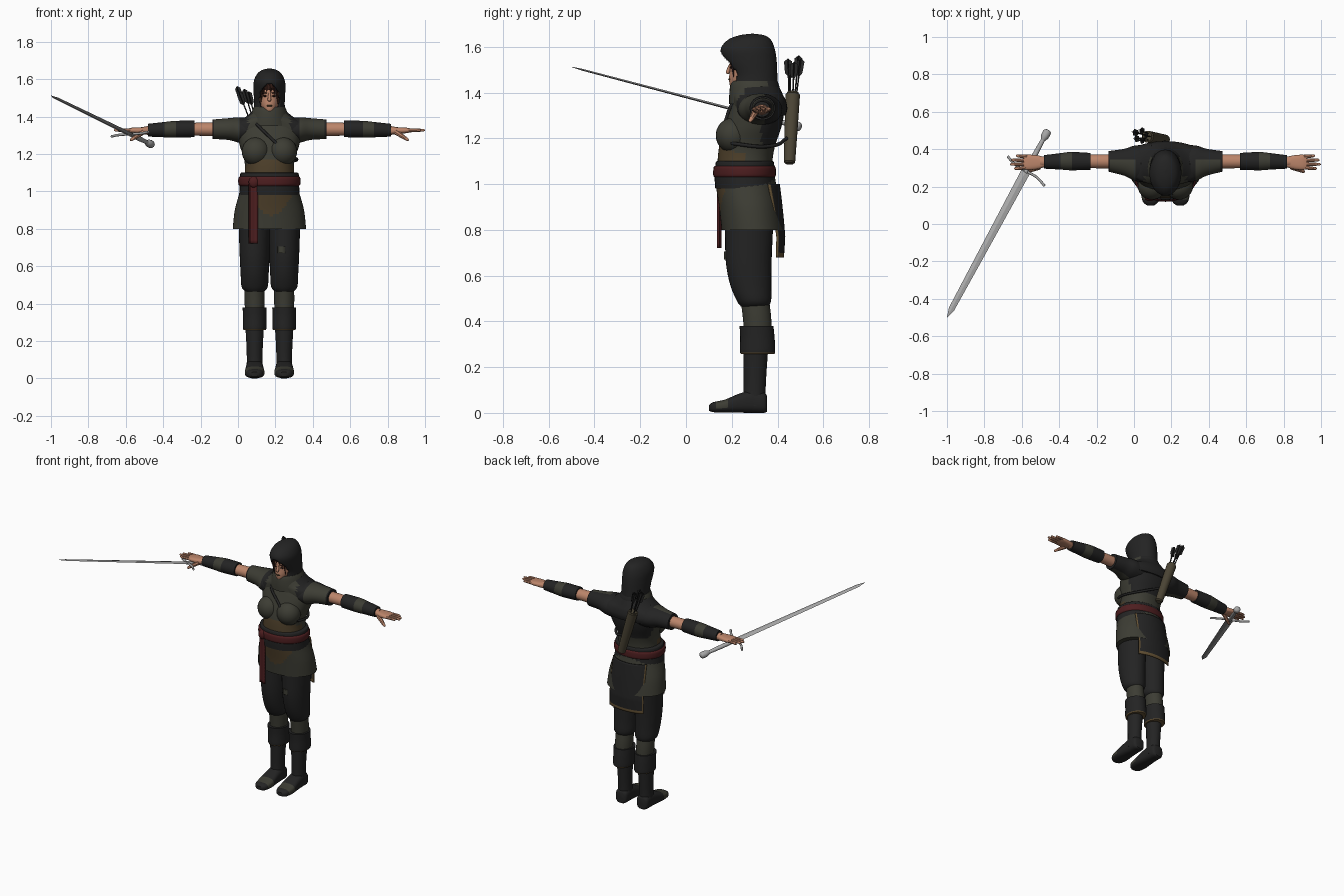
import bpy, bmesh, math
from mathutils import Vector, Matrix

if "Cube" in bpy.data.objects:
    bpy.data.objects.remove(bpy.data.objects["Cube"])

C = 0.168  # body centre line


def material(name, *rgb):
    m = bpy.data.materials.new(name)
    m.use_nodes = True
    m.diffuse_color = (*rgb, 1)
    bsdf = m.node_tree.nodes["Principled BSDF"]
    bsdf.inputs["Base Color"].default_value = (*rgb, 1)
    bsdf.inputs["Roughness"].default_value = 0.8
    return m


DARK = material("dark_cloth", .017, .017, .017)
OLIVE = material("olive_cloth", .046, .046, .034)
BROWN = material("brown_leather", .075, .05, .023)
RED = material("red_sash", .075, .013, .014)
SKIN = material("skin", .5, .235, .145)
HAIR = material("dark_hair", .035, .012, .008)
STEEL = material("steel", .38, .38, .38)
DRAB = material("quiver_leather", .07, .058, .035)
TAN = material("tan_trim", .13, .085, .035)


def finish(ob, angle=.7):
    bpy.ops.object.select_all(action='DESELECT')
    ob.select_set(True)
    bpy.context.view_layer.objects.active = ob
    bpy.ops.object.shade_smooth_by_angle(angle=angle)
    return ob


def build(name, bm, mats, rule=None, angle=.7):
    bmesh.ops.recalc_face_normals(bm, faces=bm.faces[:])
    for f in bm.faces:
        f.material_index = int(rule(f.calc_center_median())) if rule else 0
    me = bpy.data.meshes.new(name)
    bm.to_mesh(me)
    bm.free()
    for m in mats:
        me.materials.append(m)
    ob = bpy.data.objects.new(name, me)
    bpy.context.collection.objects.link(ob)
    return finish(ob, angle)


def smooth_rows(rows, k):
    """Catmull-Rom interpolation between cross-sections."""
    out = []
    for i in range(len(rows) - 1):
        quad = [rows[max(0, i - 1)], rows[i], rows[i + 1], rows[min(len(rows) - 1, i + 2)]]
        for j in range(k):
            t = j / k
            out.append([b + t / 2 * (c - a + t * (2*a - 5*b + 4*c - d + t * (3*(b - c) + d - a)))
                        for a, b, c, d in zip(*quad)])
    return out + [list(rows[-1])]


def loft(name, rows, mats, rule=None, axis='z', n=32, k=4, power=2, angle=.7, hole=None):
    """Rows are (position on axis, centre a, centre b, radius a, radius b)."""
    order = {'x': (0, 1, 2), 'y': (1, 0, 2), 'z': (1, 2, 0)}[axis]
    bm = bmesh.new()
    rings = []
    for t, a, b, ra, rb in smooth_rows(rows, k):
        ring = []
        for i in range(n):
            c, s = (math.copysign(abs(f(math.tau * i / n)) ** (2 / power), f(math.tau * i / n))
                    for f in (math.cos, math.sin))
            v = (t, a + max(ra, .001) * c, b + max(rb, .001) * s)
            ring.append(bm.verts.new([v[o] for o in order]))
        rings.append(ring)
    for p, q in zip(rings, rings[1:]):
        for i in range(n):
            bm.faces.new((p[i], p[(i + 1) % n], q[(i + 1) % n], q[i]))
    bm.faces.new(rings[-1])
    if hole:
        gone = [f for f in bm.faces if hole(f.calc_center_median())]
        bmesh.ops.delete(bm, geom=gone, context='FACES')
    else:
        bm.faces.new(rings[0])
    return build(name, bm, mats, rule, angle)


def rod(name, p, q, profile, mat, n=12, k=1, angle=.7):
    """Rod from p to q; profile rows are (fraction, radius, radius)."""
    p, d = Vector(p), Vector(q) - Vector(p)
    ob = loft(name, [(f * d.length, 0, 0, a, b) for f, a, b in profile], [mat], n=n, k=k, angle=angle)
    ob.matrix_world = Matrix.Translation(p) @ d.to_track_quat('Z', 'Y').to_matrix().to_4x4()
    return ob


def ball(name, loc, size, mat):
    bpy.ops.mesh.primitive_uv_sphere_add(segments=24, ring_count=16, radius=1, location=loc)
    ob = bpy.context.object
    ob.name, ob.scale = name, size
    ob.data.materials.append(mat)
    return finish(ob)


def sheet(name, point, mats, rule=None, n=16, thick=.008):
    bm = bmesh.new()
    g = [[bm.verts.new(point(i / n, j / n)) for j in range(n + 1)] for i in range(n + 1)]
    for i in range(n):
        for j in range(n):
            bm.faces.new((g[i][j], g[i+1][j], g[i+1][j+1], g[i][j+1]))
    ob = build(name, bm, mats, rule)
    mod = ob.modifiers.new("thickness", 'SOLIDIFY')
    mod.thickness, mod.offset = thick, 0
    return ob


def tube(name, pts, r, mat):
    cu = bpy.data.curves.new(name, 'CURVE')
    cu.dimensions, cu.bevel_depth, cu.bevel_resolution, cu.use_fill_caps = '3D', r, 2, True
    sp = cu.splines.new('BEZIER')
    sp.bezier_points.add(len(pts) - 1)
    for b, p in zip(sp.bezier_points, pts):
        b.co, b.handle_left_type, b.handle_right_type = p, 'AUTO', 'AUTO'
    cu.materials.append(mat)
    ob = bpy.data.objects.new(name, cu)
    bpy.context.collection.objects.link(ob)
    return ob


# Legs, boots, arms and hands, mirrored about the body
for s, side in ((-1, "right_"), (1, "left_")):
    x = C + s * .079
    loft(side + "trouser_leg", [(.465, x, .3, .05, .06), (.49, x, .297, .07, .075), (.56, x, .283, .075, .09),
         (.66, x, .274, .08, .1), (.8, x, .275, .085, .105), (.9, x, .275, .09, .11)], [DARK])
    loft(side + "calf_wrap", [(.34, x, .315, .05, .06), (.42, x, .31, .054, .062), (.5, x, .3, .052, .062)], [OLIVE])
    loft(side + "boot_cuff", [(.258, x, .313, .058, .073), (.27, x, .313, .063, .077), (.33, x, .312, .063, .075),
         (.38, x, .308, .064, .074)], [DARK, TAN], lambda c: c.z < .267, k=5)
    loft(side + "boot_shaft", [(.03, x, .298, .044, .05), (.1, x, .3, .042, .048), (.18, x, .302, .044, .05),
         (.28, x, .305, .05, .054)], [DARK])
    loft(side + "boot_foot", [(.1, x, .022, .02, .012), (.12, x, .025, .042, .022), (.17, x, .03, .052, .028),
         (.23, x, .042, .049, .041), (.29, x, .05, .045, .05), (.34, x, .045, .042, .045), (.353, x, .04, .03, .035)],
         [DARK, OLIVE], lambda c: .135 < c.y < .18 and c.z > .02, axis='y', power=2.8)

    def X(off):
        return C + s * off
    loft(side + "sleeve", [(X(.08), .32, 1.322, .1, .07), (X(.16), .325, 1.328, .095, .068),
         (X(.22), .33, 1.333, .072, .058), (X(.305), .335, 1.332, .055, .052)], [DARK, OLIVE],
         lambda c: .16 < abs(c.x - C) < .29 and c.y < .35, axis='x', k=6)
    loft(side + "arm", [(X(.25), .335, 1.332, .038, .036), (X(.42), .335, 1.332, .036, .034),
         (X(.67), .332, 1.325, .025, .022)], [SKIN], axis='x')
    loft(side + "bracer", [(X(.4), .335, 1.334, .045, .044), (X(.5), .336, 1.332, .049, .045),
         (X(.56), .335, 1.33, .044, .041), (X(.65), .332, 1.327, .036, .034)], [DARK, OLIVE],
         lambda c: .495 < abs(c.x - C) < .56, axis='x', k=6)
    loft(side + "palm", [(X(.64), .332, 1.325, .025, .02), (X(.68), .33, 1.325, .036, .018),
         (X(.73), .33, 1.326, .041, .015), (X(.755), .33, 1.326, .036, .01)], [SKIN], axis='x', power=2.6)
    for i, reach in enumerate((.81, .832, .825, .8)):
        rod(side + "finger", (X(.735), .302 + i * .019, 1.326), (X(reach), .296 + i * .023, 1.327),
            [(0, .011, .011), (.6, .009, .009), (.92, .007, .007), (1, .002, .002)], SKIN, n=8)
    rod(side + "thumb", (X(.675), .305, 1.318), (X(.745), .278, 1.272),
        [(0, .015, .015), (.6, .011, .011), (.92, .008, .008), (1, .002, .002)], SKIN, n=8)
    ball(side + "chest", (X(.072), .204, 1.213), (.076, .074, .076), OLIVE)
    ball(side + "eye", (X(.024), .198, 1.51), (.011, .007, .005), HAIR)
    ball(side + "brow", (X(.024), .198, 1.526), (.016, .007, .004), HAIR)

# Tunic, belt and sash
loft("tunic_body", [(1.02, C, .258, .148, .122), (1.1, C, .258, .132, .12), (1.17, C, .268, .135, .122),
     (1.25, C, .292, .16, .125), (1.32, C, .31, .17, .118), (1.38, C, .315, .14, .1), (1.42, C, .31, .08, .08)],
     [OLIVE, BROWN, DARK], lambda c: 2 if c.y > .33 and c.z > 1.17 else
     c.y < .26 and c.z < 1.17 - 2 * (c.x - C) ** 2, n=48, k=6, power=2.2)
loft("tunic_skirt", [(.8, C, .293, .196, .137), (.9, C, .28, .185, .135), (1, C, .262, .158, .132),
     (1.05, C, .258, .15, .128)], [OLIVE, BROWN],
     lambda c: c.y < .25 and c.z > .87 + 9 * (c.x - C - .01) ** 2, n=72, k=10, power=2.1)
loft("wide_belt", [(.98, C, .262, .162, .134), (1.03, C, .257, .159, .132), (1.09, C, .257, .157, .128),
     (1.1, C, .257, .15, .122)], [DARK], power=2.1)
sash = loft("red_sash", [(1.03, C, .256, .159, .132), (1.04, C, .256, .166, .137), (1.07, C, .256, .166, .136),
            (1.08, C, .256, .157, .13)], [RED], power=2.1)
ball("sash_knot", (.085, .14, 1.05), (.028, .018, .03), RED)
sheet("sash_tail", lambda u, v: (.06 + .045 * u, .145 + .006 * math.sin(6 * u), 1.04 - .32 * v), [RED], thick=.009)
sheet("trouser_patch", lambda u, v: (.215 + .04 * u, .17 + .012 * (2 * u - 1) ** 2, .67 + .035 * v), [OLIVE])


def back_panel(u, v):
    dx = (u - .5) * .25
    arc = math.sqrt(1 - (dx / (.168 + .035 * v)) ** 2)
    return C + dx, .266 + .03 * min(1, v * 1.4) + (.14 - .012 * v * v) * arc, 1 - .32 * v


sheet("back_panel", back_panel, [DARK, TAN], lambda c: abs(c.x - C) > .116 or c.z < .695, n=32)

# Shoulder cape, collar and hood
loft("shoulder_cape", [(1.3, C, .325, .225, .11), (1.33, C, .325, .236, .118), (1.365, C, .32, .205, .116),
     (1.39, C, .312, .14, .112), (1.43, C, .305, .088, .1)], [DARK, OLIVE],
     lambda c: c.y < .26 and abs(c.x - C) < .11, n=48)
loft("collar", [(1.35, C, .305, .118, .116), (1.39, C, .302, .106, .113), (1.43, C, .3, .093, .107),
     (1.45, C, .3, .084, .1)], [OLIVE, DARK], lambda c: c.y > .36)
hood = loft("hood", [(1.4, C, .3, .088, .1), (1.44, C, .3, .083, .101), (1.48, C, .297, .082, .102),
            (1.54, C, .28, .085, .116), (1.59, C, .27, .083, .118), (1.63, C, .277, .064, .094),
            (1.65, C, .288, .036, .055), (1.657, C, .29, .004, .006)], [DARK], n=64, k=6,
            hole=lambda c: c.y < .28 and ((c.x - C) / .056) ** 2 + ((c.z - 1.49) / .083) ** 2 < 1)
shell = hood.modifiers.new("thickness", 'SOLIDIFY')
shell.thickness = .008

# Head
loft("neck", [(1.36, C, .3, .045, .05), (1.46, C, .28, .045, .05)], [SKIN])
loft("face", [(1.418, C, .235, .014, .02), (1.427, C, .24, .03, .046), (1.46, C, .262, .05, .074),
     (1.5, C, .27, .06, .078), (1.54, C, .275, .063, .082), (1.58, C, .285, .055, .07)], [SKIN])
ball("hair_cap", (C, .28, 1.555), (.069, .088, .065), HAIR)
rod("nose", (C, .194, 1.525), (C, .18, 1.482), [(0, .005, .004), (.8, .01, .009), (1, .006, .005)], SKIN, k=2)
ball("lips", (C, .192, 1.458), (.016, .008, .005), BROWN)
for dx, drop in ((-.045, .1), (-.032, .055), (-.014, .04), (.008, .045), (.028, .05), (.044, .1)):
    rod("hair_lock", (C + dx * .8, .2, 1.575), (C + dx * 1.05, .19 + abs(dx) * .4, 1.565 - drop),
        [(0, .01, .008), (.6, .007, .005), (1, .001, .001)], HAIR, n=6)

# Quiver with arrows and its strap
low, high = Vector((.17, .452, 1.09)), Vector((.07, .467, 1.4))
rod("quiver", low, high, [(0, .018, .018), (.02, .025, .025), (.5, .029, .029), (.97, .032, .032),
    (.98, .026, .026), (1, .026, .026)], DRAB, n=20)
up = (high - low).normalized()
for i in range(5):
    off = Vector((math.cos(i * 1.26), math.sin(i * 1.26), 0))
    a = high - up * .05 + off * .014
    b = high + up * (.14 + .015 * (i % 3)) + off * .03
    rod("arrow", a, b, [(0, .0035, .0035), (1, .0035, .0035)], DARK, n=6)
    for w, t in ((.015, .002), (.002, .015)):
        rod("fletching", a.lerp(b, .6), b, [(0, .002, .002), (.2, w, t), (.85, w * 1.2, t), (1, .002, .002)], DARK, n=4)
tube("quiver_strap", [(.09, .42, 1.37), (.07, .33, 1.405), (.1, .215, 1.36), (.17, .178, 1.29), (.27, .165, 1.2),
     (.315, .26, 1.17), (.25, .39, 1.17), (.16, .44, 1.2)], .008, DARK)

# Sword: local z runs from the guard to the tip
hilt, tip = Vector((-.577, .283, 1.306)), Vector((-1, -.5, 1.512))
dz = (tip - hilt).normalized()
dx = Vector((.9, -.46, .05))
dx = (dx - dz * dx.dot(dz)).normalized()
frame = Matrix.Translation(hilt) @ Matrix((dx, dz.cross(dx), dz)).transposed().to_4x4()
parts = [
    loft("sword_blade", [(0, 0, 0, .025, .006), (.5, 0, 0, .02, .005), (.86, 0, 0, .016, .004),
         (.912, 0, 0, .001, .001)], [STEEL], n=4, k=1, angle=.2),
    loft("sword_grip", [(-.2, 0, 0, .011, .01), (-.1, 0, 0, .014, .013), (.01, 0, 0, .012, .011)], [STEEL], n=16),
    loft("sword_pommel", [(-.255, 0, 0, .01, .01), (-.245, 0, 0, .021, .02), (-.215, 0, 0, .021, .02),
         (-.19, 0, 0, .01, .01)], [STEEL], n=16),
    tube("sword_guard", [(-.125, 0, -.025), (-.07, 0, -.004), (0, 0, 0), (.07, 0, .004), (.125, 0, .025)], .007, STEEL),
]
for ob in parts:
    ob.matrix_world = frame
